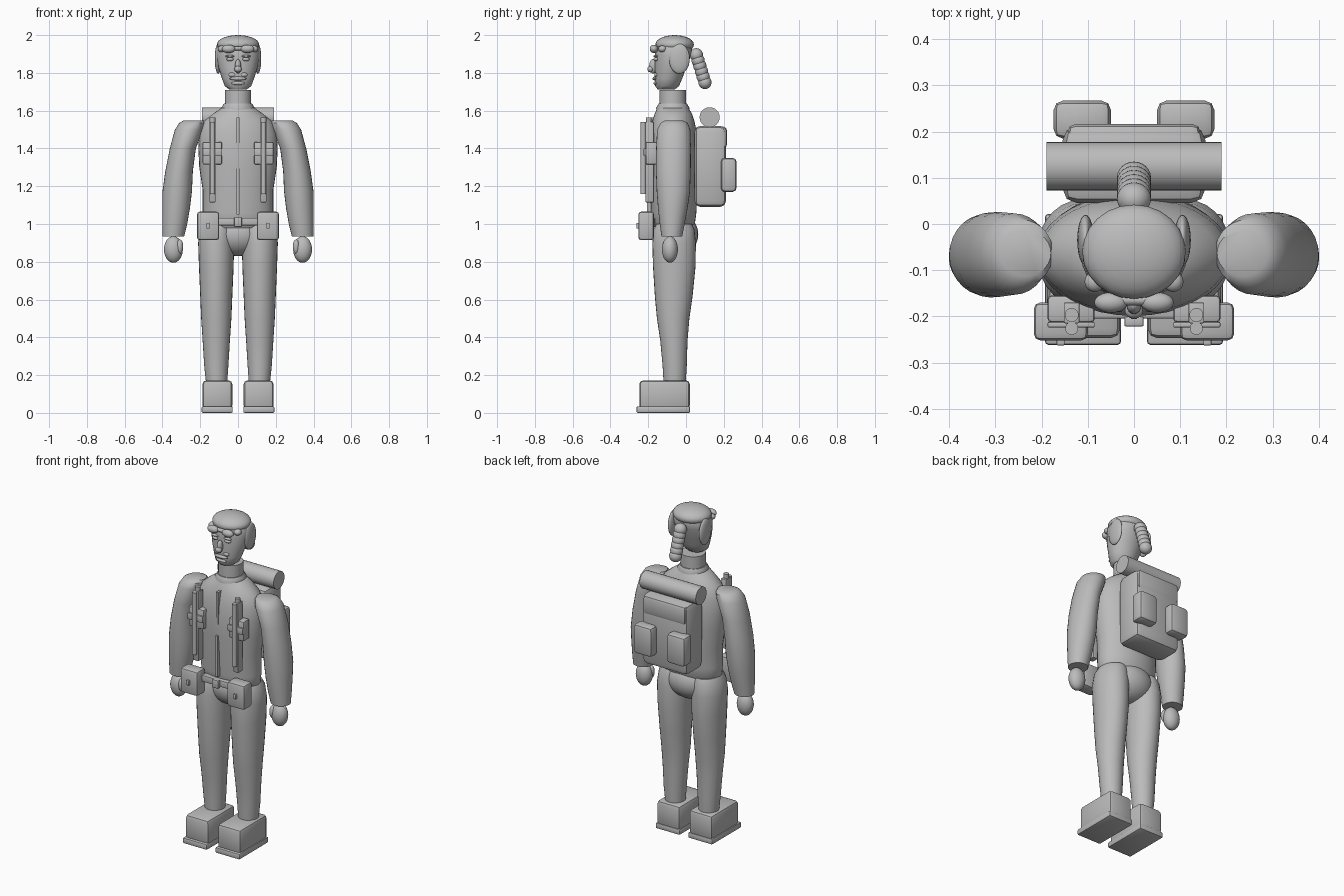
import bpy, bmesh, math
from mathutils import Vector, Matrix

grey = bpy.data.materials.new("plain_grey")
grey.diffuse_color = (0.5, 0.5, 0.5, 1)


def finish(name, bm, smooth=40):
    me = bpy.data.meshes.new(name)
    bmesh.ops.recalc_face_normals(bm, faces=bm.faces)
    bm.to_mesh(me)
    bm.free()
    ob = bpy.data.objects.new(name, me)
    bpy.context.collection.objects.link(ob)
    me.materials.append(grey)
    bpy.ops.object.select_all(action='DESELECT')
    ob.select_set(True)
    bpy.context.view_layer.objects.active = ob
    bpy.ops.object.shade_smooth_by_angle(angle=math.radians(smooth))
    return ob


def loft(name, rings, n=28):
    """Skin horizontal ellipses given as (x, y, z, rx, ry)."""
    bm = bmesh.new()
    rows = []
    for x, y, z, rx, ry in rings:
        rows.append([bm.verts.new((x + rx * math.cos(2 * math.pi * i / n),
                                   y + ry * math.sin(2 * math.pi * i / n), z)) for i in range(n)])
    for a, b in zip(rows, rows[1:]):
        for i in range(n):
            j = (i + 1) % n
            bm.faces.new((a[i], a[j], b[j], b[i]))
    bm.faces.new(rows[0])
    bm.faces.new(rows[-1])
    return finish(name, bm)


def ball(name, c, r, tilt=0):
    bm = bmesh.new()
    m = Matrix.Translation(c) @ Matrix.Rotation(tilt, 4, 'X') @ Matrix.Diagonal((*r, 1))
    bmesh.ops.create_uvsphere(bm, u_segments=24, v_segments=14, radius=1, matrix=m)
    return finish(name, bm, 60)


def box(name, lo, hi, bevel=0.0):
    lo, hi = Vector(lo), Vector(hi)
    bm = bmesh.new()
    bmesh.ops.create_cube(bm, size=1, matrix=Matrix.Translation((lo + hi) / 2)
                          @ Matrix.Diagonal((*(hi - lo), 1)))
    if bevel:
        bmesh.ops.bevel(bm, geom=bm.edges[:], offset=bevel, segments=2,
                        profile=0.5, affect='EDGES')
    return finish(name, bm, 30)


def rod(name, a, b, r):
    a, b = Vector(a), Vector(b)
    bm = bmesh.new()
    m = Matrix.Translation((a + b) / 2) @ (b - a).to_track_quat('Z', 'Y').to_matrix().to_4x4()
    bmesh.ops.create_cone(bm, cap_ends=True, segments=24, radius1=r, radius2=r,
                          depth=(b - a).length, matrix=m)
    return finish(name, bm)


def sbox(name, s, x, y, z, bevel=0.0):
    """Box from ranges, flipped to side s."""
    xs = sorted((s * x[0], s * x[1]))
    return box(name, (xs[0], y[0], z[0]), (xs[1], y[1], z[1]), bevel)


# torso, collar, neck, pelvis
loft("torso", [(0, -.065, .98, .17, .10), (0, -.065, 1.0, .185, .112), (0, -.065, 1.06, .187, .12),
               (0, -.065, 1.18, .187, .125), (0, -.065, 1.3, .205, .134), (0, -.067, 1.4, .21, .132),
               (0, -.067, 1.48, .205, .125), (0, -.067, 1.545, .18, .112), (0, -.067, 1.585, .13, .098),
               (0, -.07, 1.62, .08, .08)], 36)
loft("collar", [(0, -.07, 1.59, .085, .085), (0, -.07, 1.615, .088, .088), (0, -.07, 1.637, .075, .075)])
rod("neck", (0, -.07, 1.6), (0, -.07, 1.71), .07)
ball("pelvis", (0, -.05, .945), (.15, .115, .115))

# head, skull cap and face
loft("head", [(0, -.105, 1.712, .045, .045), (0, -.1, 1.73, .07, .063), (0, -.093, 1.77, .085, .073),
              (0, -.082, 1.83, .104, .084), (0, -.07, 1.89, .114, .095), (0, -.065, 1.93, .112, .098),
              (0, -.062, 1.97, .09, .08)])
ball("skull_cap", (0, -.06, 1.95), (.112, .102, .05))
ball("nose", (0, -.175, 1.835), (.016, .02, .038))
ball("nose_tip", (0, -.188, 1.82), (.02, .017, .017))
ball("moustache", (0, -.165, 1.77), (.045, .012, .01))
ball("lower_lip", (0, -.16, 1.745), (.035, .012, .01))
for s in (-1, 1):
    ball("eye", (s * .042, -.158, 1.872), (.02, .014, .01))
    ball("eyelid", (s * .042, -.16, 1.888), (.025, .012, .007))
    ball("cheek", (s * .03, -.158, 1.79), (.02, .01, .012))
    ball("ear_pad", (s * .105, -.035, 1.875), (.018, .055, .08))
    ball("goggle_lens", (s * .05, -.17, 1.927), (.036, .022, .022))
    ball("goggle_side", (s * .085, -.125, 1.927), (.022, .022, .018))
rod("goggle_bridge", (-.05, -.165, 1.93), (.05, -.165, 1.93), .011)

# beaded ponytail
for i in range(6):
    t = i / 5
    ball("ponytail_bead", (0, .055 + .045 * t, 1.895 - .145 * t), (.037, .035, .036), .25)

# backpack with bedroll
box("backpack", (-.155, .045, 1.09), (.155, .212, 1.52), .032)
box("backpack_flap", (-.145, .06, 1.40), (.145, .217, 1.515), .02)
rod("bedroll", (-.19, .125, 1.565), (.19, .125, 1.565), .053)

# zip, belt and buckle
box("zip", (-.007, -.206, 1.05), (.007, -.18, 1.3))
box("zip_upper", (-.007, -.204, 1.37), (.007, -.16, 1.565))
box("belt", (-.12, -.205, .992), (.12, -.165, 1.032), .005)
box("buckle", (-.021, -.222, .985), (.021, -.2, 1.035), .004)

for s in (-1, 1):
    # arm, hand
    loft("arm", [(s * x, y, z, rx, ry) for x, y, z, rx, ry in (
        (.235, -.063, 1.547, .055, .05), (.243, -.063, 1.535, .068, .072), (.259, -.065, 1.5, .075, .088),
        (.292, -.066, 1.4, .069, .092), (.312, -.067, 1.28, .073, .092), (.322, -.067, 1.17, .078, .088),
        (.328, -.07, 1.08, .073, .078), (.335, -.073, 1.0, .066, .066), (.342, -.075, .935, .057, .055))])
    ball("hand", (s * .342, -.085, .865), (.05, .042, .07))
    ball("thumb", (s * .308, -.105, .88), (.018, .02, .038))
    # leg
    loft("leg", [(s * x, y, z, rx, ry) for x, y, z, rx, ry in (
        (.113, -.06, .15, .055, .058), (.115, -.06, .25, .064, .064), (.115, -.064, .38, .072, .072),
        (.115, -.068, .5, .08, .086), (.115, -.065, .62, .085, .1), (.115, -.062, .78, .092, .113),
        (.116, -.063, .9, .095, .115), (.112, -.063, .97, .088, .108), (.108, -.063, 1.0, .075, .095))])
    # boot
    sbox("boot", s, (.03, .188), (-.247, .02), (.02, .172), .02)
    sbox("sole", s, (.028, .193), (-.262, .022), (0, .035), .008)
    # belt pouch
    sbox("belt_pouch", s, (.1, .217), (-.252, -.17), (.915, 1.065), .014)
    sbox("pouch_clasp", s, (.15, .168), (-.263, -.245), (.975, 1.005), .003)
    # chest rods, strap and holder
    sbox("chest_strap", s, (.118, .152), (-.215, -.17), (1.115, 1.54), .003)
    sbox("chest_holder", s, (.085, .187), (-.213, -.155), (1.315, 1.435), .008)
    sbox("holder_band", s, (.085, .187), (-.224, -.212), (1.36, 1.4), .003)
    rod("inner_rod", (s * .135, -.197, 1.15), (s * .135, -.197, 1.565), .015)
    rod("outer_rod", (s * .135, -.226, 1.16), (s * .135, -.226, 1.54), .014)
    # backpack pocket
    sbox("backpack_pocket", s, (.05, .174), (.185, .267), (1.17, 1.35), .02)
